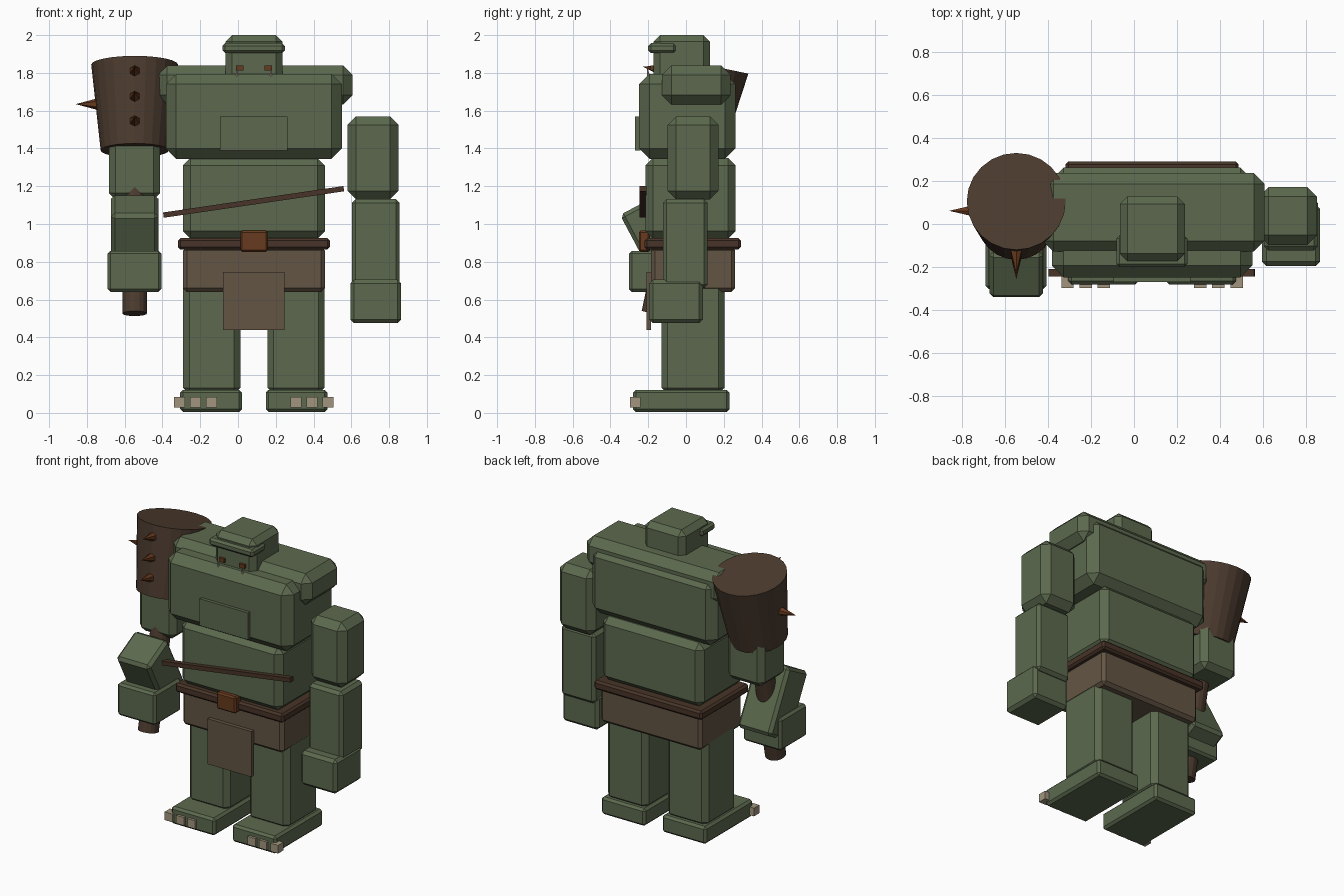
import bpy, bmesh, math
from mathutils import Matrix, Vector

if "Cube" in bpy.data.objects:
    bpy.data.objects.remove(bpy.data.objects["Cube"])


def material(name, rgb):
    m = bpy.data.materials.new(name)
    m.diffuse_color = (*rgb, 1)
    m.use_nodes = True
    m.node_tree.nodes["Principled BSDF"].inputs["Base Color"].default_value = m.diffuse_color
    return m


SKIN = material("green skin", (0.107, 0.141, 0.076))
WOOD = material("dark wood", (0.073, 0.044, 0.028))
CLOTH = material("brown cloth", (0.127, 0.091, 0.058))
LEATHER = material("dark leather", (0.064, 0.034, 0.021))
RUST = material("rusty metal", (0.135, 0.042, 0.013))
NAIL = material("toenail", (0.36, 0.30, 0.21))
TUSK = material("tusk ivory", (0.55, 0.42, 0.32))


def finish(name, bm, mat):
    bmesh.ops.recalc_face_normals(bm, faces=bm.faces)
    me = bpy.data.meshes.new(name)
    bm.to_mesh(me)
    bm.free()
    me.materials.append(mat)
    ob = bpy.data.objects.new(name, me)
    bpy.context.collection.objects.link(ob)
    return ob


def box(name, x, y, z, mat, bevel=0.0, rot=None):
    """Chamfered box from (min, max) ranges, optionally turned about its centre."""
    bm = bmesh.new()
    bmesh.ops.create_cube(bm, size=1)
    size = [b - a for a, b in (x, y, z)]
    bmesh.ops.scale(bm, vec=size, verts=bm.verts)
    if bevel:
        bmesh.ops.bevel(bm, geom=bm.edges[:], offset=bevel, segments=1,
                        affect='EDGES', profile=0.5)
    ob = finish(name, bm, mat)
    ob.location = [(a + b) / 2 for a, b in (x, y, z)]
    if rot:
        ob.rotation_euler = rot
    return ob


def cone(name, start, end, r1, r2, sides, mat):
    """Cone or cylinder running from start to end."""
    start, end = Vector(start), Vector(end)
    d = end - start
    bm = bmesh.new()
    bmesh.ops.create_cone(bm, cap_ends=True, segments=sides, radius1=r1,
                          radius2=r2, depth=d.length)
    ob = finish(name, bm, mat)
    ob.location = (start + end) / 2
    ob.rotation_euler = d.to_track_quat('Z', 'Y').to_euler()
    return ob


MID = 0.084  # body centre line

# legs, feet and toenails
for s, side in ((-1, "left"), (1, "right")):
    def span(a, b):
        return tuple(sorted((MID + s * a, MID + s * b)))
    box(side + "_leg", span(0.072, 0.374), (-0.13, 0.205), (0.1, 0.7), SKIN, 0.033)
    box(side + "_foot", span(0.063, 0.39), (-0.28, 0.23), (0.005, 0.122), SKIN, 0.015)
    for i, c in enumerate((0.224, 0.308, 0.393)):
        box(f"{side}_toenail_{i}", span(c - 0.029, c + 0.029), (-0.297, -0.24),
            (0.028, 0.083), NAIL)
    # eyes and tusks
    box(side + "_eye", span(0.055, 0.095), (-0.188, -0.16), (1.812, 1.838), RUST)
    cone(side + "_tusk", (MID + s * 0.09, -0.195, 1.765),
         (MID + s * 0.09, -0.205, 1.825), 0.01, 0.001, 6, TUSK)

# waist clothing
box("hip_cloth", (-0.29, 0.46), (-0.185, 0.26), (0.64, 0.88), CLOTH, 0.02)
box("loin_flap", (-0.08, 0.247), (-0.21, -0.184), (0.44, 0.745), CLOTH)
box("belt", (-0.318, 0.486), (-0.22, 0.29), (0.865, 0.925), LEATHER, 0.013)
box("buckle", (0.012, 0.157), (-0.25, -0.19), (0.852, 0.965), RUST, 0.01)

# torso
box("belly", (-0.292, 0.46), (-0.215, 0.262), (0.922, 1.35), SKIN, 0.04)
box("chest", (-0.382, 0.55), (-0.248, 0.262), (1.345, 1.795), SKIN, 0.055)
box("chest_plate", (-0.096, 0.263), (-0.27, -0.24), (1.39, 1.57), SKIN)
box("shoulder_yoke", (-0.425, 0.607), (-0.128, 0.236), (1.632, 1.84), SKIN, 0.05)
box("chest_strap", (-0.4, 0.565), (-0.245, -0.21), (1.103, 1.131), LEATHER, 0,
    (0, -math.atan2(0.14, 0.955), 0))

# head
box("head", (-0.066, 0.236), (-0.172, 0.128), (1.7, 2.0), SKIN, 0.035)
box("brow", (-0.082, 0.248), (-0.2, -0.053), (1.905, 1.957), SKIN, 0.014)

# hanging arm
box("right_upper_arm", (0.58, 0.85), (-0.097, 0.172), (1.13, 1.57), SKIN, 0.045)
box("right_forearm", (0.603, 0.856), (-0.123, 0.115), (0.66, 1.132), SKIN, 0.02)
box("right_hand", (0.595, 0.864), (-0.195, 0.09), (0.475, 0.705), SKIN, 0.02)

# bent arm holding the club
box("left_upper_arm", (-0.684, -0.412), (-0.097, 0.172), (1.13, 1.57), SKIN, 0.035)
box("left_forearm", (-0.672, -0.422), (-0.26, -0.02), (0.69, 1.13), SKIN, 0.02,
    (math.radians(28), 0, 0))
box("left_hand", (-0.69, -0.406), (-0.302, -0.02), (0.64, 0.858), SKIN, 0.015)

# club
CX = -0.547
base = Vector((CX, -0.171, 0.526))
top = Vector((CX, 0.105, 1.843))
axis = (top - base).normalized()
neck = top - axis * 0.463
cone("club_handle", base, neck + axis * 0.05, 0.065, 0.065, 16, WOOD)
cone("club_head", neck, top, 0.18, 0.23, 24, WOOD)

# club spikes: three at the front, one at the side
front = Vector((0, -axis.z, axis.y))
for i, (t, d) in enumerate(((0.12, front), (0.25, front), (0.385, front),
                            (0.25, Vector((-1, 0, 0))))):
    r = 0.18 + 0.05 * t / 0.463
    p = neck + axis * t + d * r
    cone(f"club_spike_{i}", p - d * 0.03, p + d * 0.105, 0.036, 0.0, 6, RUST)
